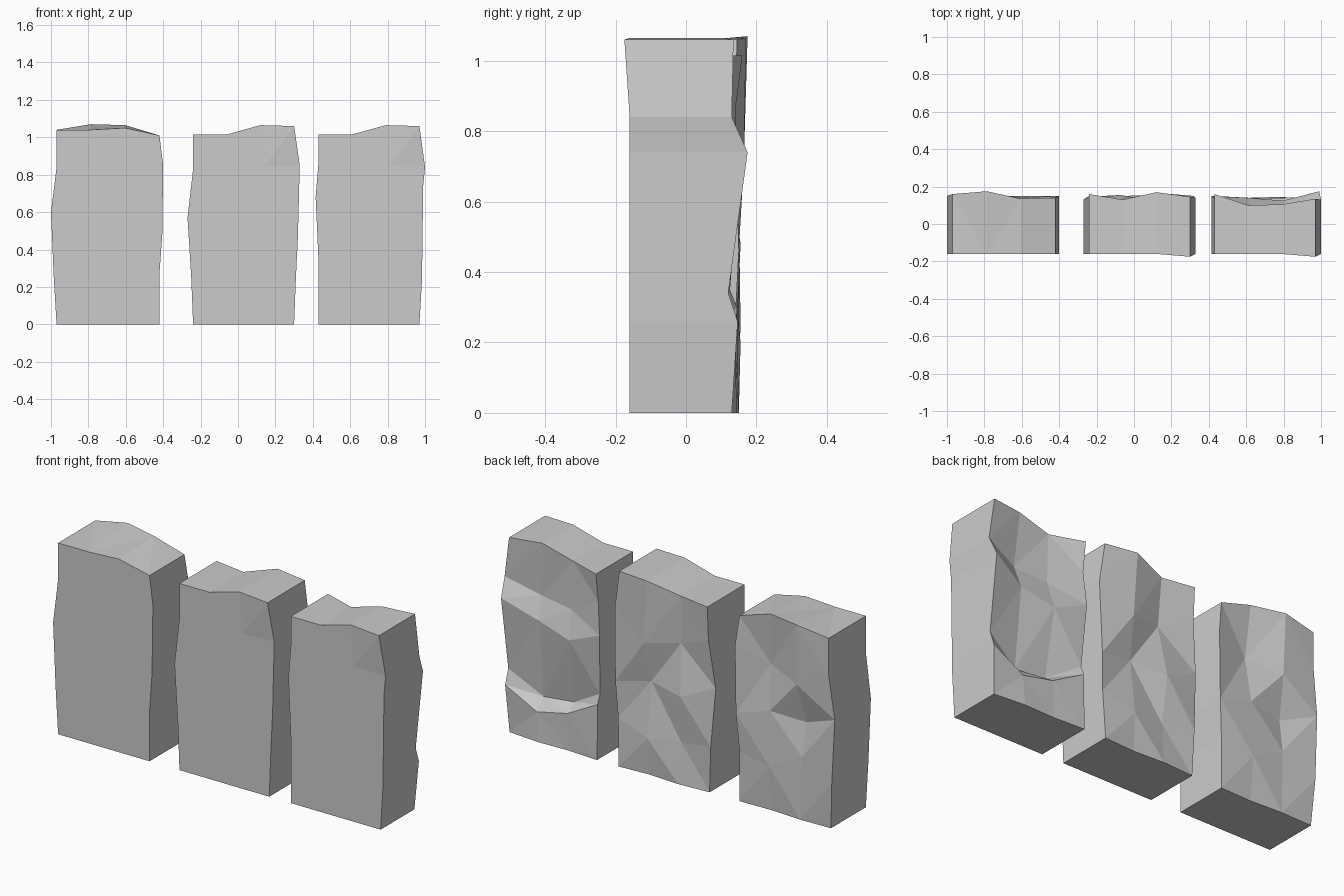
import bpy, bmesh

FRONT = -0.16


def slab(name, rows, front_top, corner_y=FRONT):
    """Rough slab: flat front, hewn back.
    rows: (left x, right x, back y of 4 columns, back z of 4 columns)."""
    bm = bmesh.new()
    front, back = [], []
    for i, (xl, xr, ys, zs) in enumerate(rows):
        top = i == len(rows) - 1
        f, b = [], []
        for c in range(4):
            t = c / 3
            x = xl + (xr - xl) * t
            z = front_top[c] if top else zs[0] + (zs[3] - zs[0]) * t
            y = corner_y if top and c == 3 else FRONT
            f.append(bm.verts.new((x, y, z)))
            b.append(bm.verts.new((x, ys[c], zs[c])))
        front.append(f)
        back.append(b)
    n = len(rows) - 1
    # front and hewn back
    for i in range(n):
        for c in range(3):
            for g in (front, back):
                bm.faces.new((g[i][c], g[i][c + 1], g[i + 1][c + 1], g[i + 1][c]))
        # two sides
        for c in (0, 3):
            bm.faces.new((front[i][c], front[i + 1][c], back[i + 1][c], back[i][c]))
    # underside and top
    for i in (0, n):
        for c in range(3):
            bm.faces.new((front[i][c], front[i][c + 1], back[i][c + 1], back[i][c]))
    bmesh.ops.triangulate(bm, faces=bm.faces[:])
    bmesh.ops.recalc_face_normals(bm, faces=bm.faces[:])
    mesh = bpy.data.meshes.new(name)
    bm.to_mesh(mesh)
    bm.free()
    ob = bpy.data.objects.new(name, mesh)
    bpy.context.collection.objects.link(ob)


FLAT = (0, 0, 0, 0)

slab("left_slab", [
    (-.97, -.42, (.14, .145, .135, .14), FLAT),
    (-.985, -.42, (.155, .14, .15, .14), (.25, .34, .24, .27)),
    (-1.0, -.405, (.15, .11, .14, .15), (.60, .52, .54, .48)),
    (-.97, -.40, (.16, .165, .11, .15), (.84, .74, .78, .85)),
    (-.97, -.42, (.16, .175, .135, .14), (1.04, 1.07, 1.065, 1.01)),
], (1.04, 1.04, 1.05, 1.01))

slab("middle_slab", [
    (-.24, .30, (.14, .15, .14, .15), FLAT),
    (-.25, .31, (.145, .13, .155, .14), (.25, .22, .20, .26)),
    (-.27, .32, (.13, .155, .12, .15), (.57, .48, .50, .46)),
    (-.24, .33, (.15, .115, .165, .14), (.83, .75, .72, .85)),
    (-.24, .30, (.16, .13, .17, .145), (1.015, 1.015, 1.065, 1.06)),
], (1.015, 1.015, 1.065, 1.06), -.175)

# right slab has a ledge low on its back
slab("right_slab", [
    (.43, .97, (.15, .14, .145, .13), FLAT),
    (.43, .985, (.145, .14, .14, .147), (.30, .20, .16, .26)),
    (.43, .985, (.125, .08, .08, .12), (.35, .24, .22, .34)),
    (.415, .99, (.15, .14, .125, .175), (.68, .60, .65, .74)),
    (.43, 1.0, (.14, .10, .085, .13), (.86, .75, .77, .84)),
    (.43, .97, (.16, .10, .105, .135), (1.015, 1.015, 1.065, 1.06)),
], (1.015, 1.015, 1.065, 1.06), -.175)
